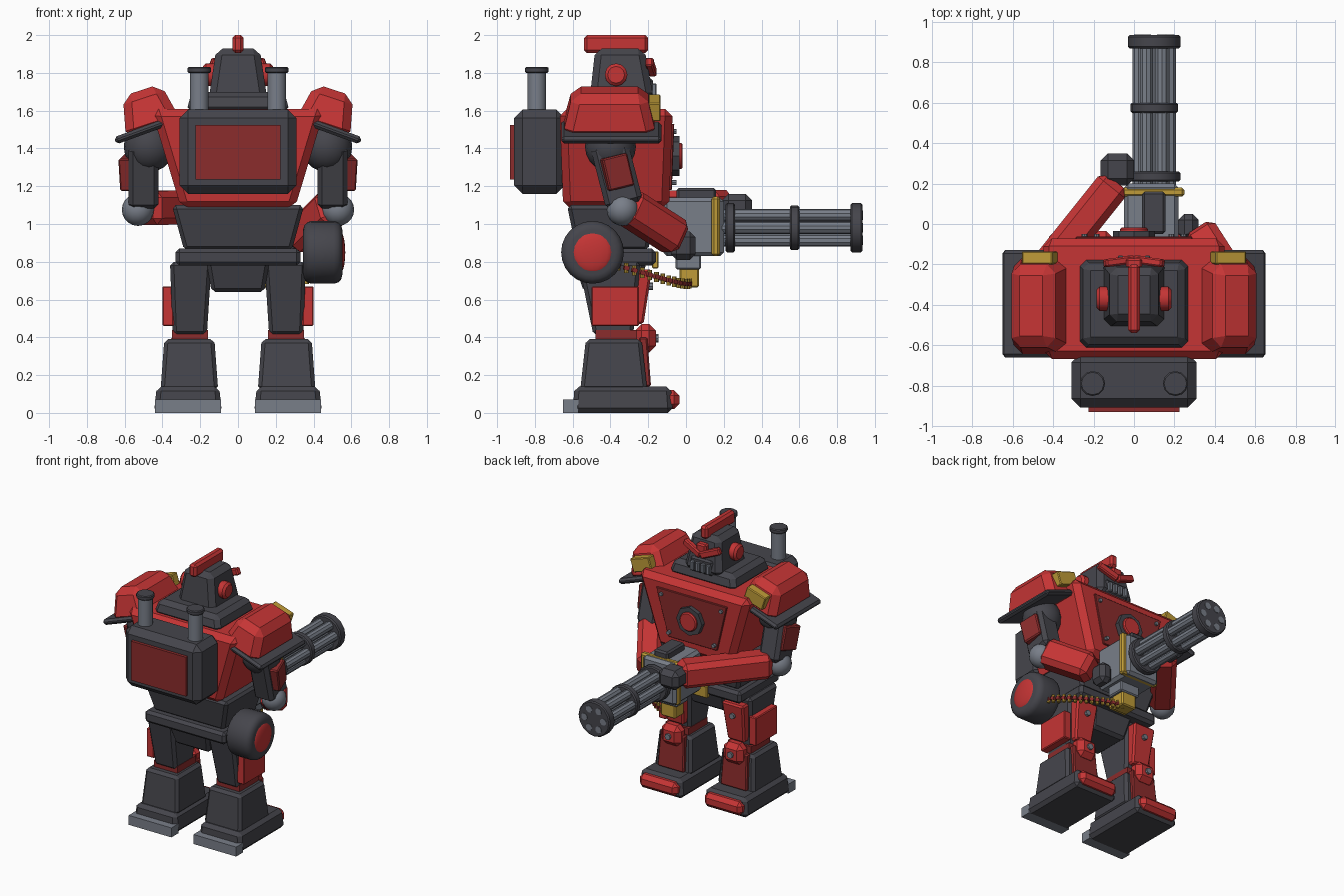
import bpy, bmesh, math
from mathutils import Matrix, Vector

if "Cube" in bpy.data.objects:
    bpy.data.objects.remove(bpy.data.objects["Cube"])

COLORS = {"red": (0.56, 0.035, 0.035), "dark_red": (0.26, 0.025, 0.025), "charcoal": (0.06, 0.06, 0.072),
          "steel": (0.19, 0.21, 0.25), "gold": (0.52, 0.33, 0.04)}
MATS = {}
for cname, c in COLORS.items():
    MATS[cname] = bpy.data.materials.new(cname)
    MATS[cname].diffuse_color = (*c, 1)


def finish(name, bm, color, mirror=False, smooth=False):
    """Turn a bmesh into an object whose origin stays at the world centre."""
    bmesh.ops.recalc_face_normals(bm, faces=bm.faces)
    me = bpy.data.meshes.new(name)
    bm.to_mesh(me)
    bm.free()
    me.materials.append(MATS[color])
    if smooth:
        me.shade_smooth()
        me.set_sharp_from_angle(angle=math.radians(35))
    ob = bpy.data.objects.new(name, me)
    bpy.context.collection.objects.link(ob)
    if mirror:
        ob.modifiers.new("mirror", 'MIRROR').use_axis = (True, False, False)
    return ob


def bevel_all(bm, width, edges=None, seg=1):
    if width:
        bmesh.ops.bevel(bm, geom=list(edges or bm.edges), offset=width, segments=seg,
                        affect='EDGES', profile=0.5, clamp_overlap=True)


def block(name, x, y, z, color, bevel=0.0, bot=None, mirror=False, rot=None):
    """Box over the ranges x, y, z; bot gives other x and y ranges for its bottom; rot = (axis, degrees)."""
    bx, by = bot or (x, y)
    bm = bmesh.new()
    low = [bm.verts.new((bx[i], by[j], z[0])) for i, j in ((0, 0), (1, 0), (1, 1), (0, 1))]
    top = [bm.verts.new((x[i], y[j], z[1])) for i, j in ((0, 0), (1, 0), (1, 1), (0, 1))]
    bm.faces.new(low[::-1])
    bm.faces.new(top)
    for i in range(4):
        k = (i + 1) % 4
        bm.faces.new((low[i], low[k], top[k], top[i]))
    bevel_all(bm, bevel)
    if rot:
        c = Vector((sum(x) / 2, sum(y) / 2, sum(z) / 2))
        bmesh.ops.rotate(bm, verts=bm.verts, cent=c, matrix=Matrix.Rotation(math.radians(rot[1]), 3, rot[0]))
    return finish(name, bm, color, mirror)


def beam(name, p, q, w, h, color, bevel=0.0, mirror=False):
    """Box of width w and height h running from p to q."""
    p, q = Vector(p), Vector(q)
    m = Matrix.Translation((p + q) / 2) @ (q - p).to_track_quat('Y', 'Z').to_matrix().to_4x4()
    bm = bmesh.new()
    bmesh.ops.create_cube(bm, size=1)
    bmesh.ops.scale(bm, verts=bm.verts, vec=(w, (q - p).length, h))
    bevel_all(bm, bevel)
    bm.transform(m)
    return finish(name, bm, color, mirror)


def tube(name, p, q, r, color, seg=16, bevel=0.0, bseg=1, mirror=False, r2=None):
    """Cylinder or cone running from p to q."""
    p, q = Vector(p), Vector(q)
    m = Matrix.Translation((p + q) / 2) @ (q - p).to_track_quat('Z', 'Y').to_matrix().to_4x4()
    bm = bmesh.new()
    bmesh.ops.create_cone(bm, cap_ends=True, segments=seg, radius1=r, radius2=r if r2 is None else r2,
                          depth=(q - p).length)
    if bevel:
        bevel_all(bm, bevel, [e for e in bm.edges if any(len(f.verts) > 4 for f in e.link_faces)], bseg)
    bm.transform(m)
    return finish(name, bm, color, mirror, seg > 8)


def ball(name, c, r, color, scale=(1, 1, 1), mirror=False):
    bm = bmesh.new()
    bmesh.ops.create_uvsphere(bm, u_segments=16, v_segments=10, radius=r)
    bm.transform(Matrix.Translation(c) @ Matrix.Diagonal((*scale, 1)))
    return finish(name, bm, color, mirror, True)


# Feet and shins
block("foot", (.10, .43), (-.59, -.08), (.0, .14), "charcoal", .025, ((.085, .445), (-.60, -.07)), True)
block("toe_cap", (.11, .42), (-.12, -.035), (.02, .12), "red", .028, mirror=True)
block("heel_plate", (.09, .44), (-.65, -.57), (0, .07), "steel", mirror=True)
block("shin", (.125, .39), (-.53, -.235), (.12, .39), "charcoal", .02, ((.105, .41), (-.56, -.205)), True)
block("shin_plate", (.16, .355), (-.25, -.205), (.14, .40), "dark_red", .008,
      ((.15, .365), (-.23, -.185)), True)
block("knee_joint", (.16, .35), (-.48, -.26), (.36, .44), "dark_red", mirror=True)
block("knee_cap", (.175, .335), (-.27, -.16), (.32, .47), "red", .035, mirror=True)
tube("knee_bolt", (.255, -.17, .395), (.255, -.145, .395), .022, "steel", 8, mirror=True)

# Thighs
block("thigh", (.14, .36), (-.57, -.24), (.41, .80), "charcoal", .02, ((.165, .345), (-.49, -.28)), True)
block("thigh_side_plate", (.34, .40), (-.50, -.25), (.46, .67), "red", .006, mirror=True)
block("thigh_front_plate", (.16, .34), (-.28, -.18), (.47, .76), "red", .012,
      ((.18, .32), (-.28, -.225)), True)
tube("thigh_bolt", (.25, -.20, .67), (.25, -.175, .67), .02, "steel", 8, mirror=True)

# Hips and waist
block("pelvis", (-.17, .17), (-.60, -.20), (.64, .82), "charcoal", .02, ((-.14, .14), (-.54, -.26)))
block("waist", (-.35, .35), (-.63, -.16), (.86, 1.10), "charcoal", .02, ((-.285, .285), (-.58, -.20)))
block("hip_belt", (-.33, .33), (-.63, -.16), (.78, .87), "charcoal", .02)
block("belt_buckle", (-.07, .07), (-.18, -.145), (.765, .855), "gold", .006)

# Torso
block("torso", (-.46, .46), (-.67, -.07), (1.08, 1.61), "red", .04, ((-.30, .30), (-.65, -.09)))
chest = dict(bot=((-.20, .20), (-.12, -.075)))
block("chest_panel", (-.29, .29), (-.11, -.062), (1.18, 1.53), "dark_red", .004, **chest)
tube("emblem_ring", (0, -.08, 1.36), (0, -.035, 1.36), .105, "charcoal", 8)
tube("emblem_disc", (0, -.05, 1.36), (0, -.018, 1.36), .07, "red", 16, .008)
for bx, bz in ((.245, 1.49), (.185, 1.22)):
    tube("chest_bolt", (bx, -.09, bz), (bx, -.05, bz), .014, "steel", 8, mirror=True)

# Backpack with exhaust stacks
block("backpack", (-.31, .31), (-.91, -.64), (1.16, 1.605), "charcoal", .045)
block("backpack_panel", (-.225, .225), (-.932, -.89), (1.235, 1.525), "dark_red")
tube("exhaust_stack", (.205, -.79, 1.58), (.205, -.79, 1.81), .05, "steel", 16, mirror=True)
tube("exhaust_cap", (.205, -.79, 1.80), (.205, -.79, 1.832), .062, "charcoal", 12, .006, mirror=True)

# Collar and head
block("collar", (-.245, .245), (-.59, -.20), (1.59, 1.70), "charcoal", .03, ((-.275, .275), (-.62, -.17)))
block("head", (-.115, .115), (-.48, -.22), (1.66, 1.93), "charcoal", .035, ((-.155, .155), (-.51, -.17)))
block("face_mask", (-.09, .09), (-.24, -.175), (1.66, 1.77), "charcoal", .012)
for i in range(4):
    gx = -.066 + .044 * i
    block("mouth_grille", (gx - .014, gx + .014), (-.20, -.155), (1.675, 1.745), "steel", .006)
block("head_crest", (-.03, .03), (-.54, -.20), (1.905, 2.0), "red", .016)
tube("ear", (.10, -.37, 1.79), (.185, -.37, 1.79), .06, "red", 12, .015, mirror=True)
beam("brow", (0, -.175, 1.80), (.145, -.195, 1.86), .04, .05, "red", .008, True)
block("forehead_plate", (-.04, .04), (-.25, -.17), (1.81, 1.88), "red", .01)

# Shoulders
block("shoulder_pad", (.37, .58), (-.60, -.21), (1.49, 1.715), "red", .045,
      ((.325, .635), (-.655, -.155)), True, ('Y', 18))
block("shoulder_flange", (.34, .66), (-.66, -.13), (1.475, 1.515), "charcoal", .015, mirror=True, rot=('Y', 20))
block("shoulder_badge", (.385, .545), (-.20, -.135), (1.565, 1.665), "gold", .006, mirror=True, rot=('Y', 18))

# Upper arms and elbows
ball("shoulder_joint", (.47, -.40, 1.41), .135, "charcoal", mirror=True)
beam("upper_arm", (.50, -.41, 1.43), (.50, -.325, 1.10), .16, .20, "charcoal", .025, True)
beam("upper_arm_plate", (.585, -.385, 1.36), (.575, -.345, 1.19), .07, .14, "dark_red", .008, True)
ball("elbow", (.53, -.335, 1.075), .085, "steel", mirror=True)

# Forearms and hands
beam("near_forearm", (.51, -.32, 1.10), (.33, -.04, .92), .17, .19, "red", .035)
block("near_hand", (.22, .32), (-.08, .05), (.81, .96), "charcoal", .03)
beam("near_grip", (.10, -.01, .89), (.27, -.01, .89), .05, .05, "charcoal", .01)
beam("far_forearm", (-.49, -.29, 1.085), (-.09, .21, 1.09), .17, .18, "red", .035)
block("far_hand", (-.165, 0), (.19, .35), (1.02, 1.16), "charcoal", .035)

# Gun body
GX, GZ = .10, .98
block("gun_body", (-.05, .22), (-.12, .20), (.83, 1.14), "steel", .02)
block("gun_top_plate", (.04, .155), (-.05, .16), (1.12, 1.19), "charcoal", .012)
block("gun_collar", (-.06, .25), (.135, .18), (.83, 1.145), "gold", .012)
block("gun_feed", (.02, .18), (-.055, .08), (.76, .85), "steel", .008)
block("gun_feed_port", (.04, .16), (-.035, .07), (.665, .77), "gold", .008)

# Rotary barrels with clamp rings
for name, y0, y1, r in (("rear_ring", .21, .26, .13), ("middle_ring", .55, .60, .118), ("muzzle_ring", .87, .935, .13)):
    tube(name, (GX, y0, GZ), (GX, y1, GZ), r, "charcoal", 16, .008)
tube("barrel_axle", (GX, .18, GZ), (GX, .88, GZ), .035, "steel", 10)
for i in range(6):
    a = math.radians(60 * i)
    bx, bz = GX + .077 * math.cos(a), GZ + .077 * math.sin(a)
    tube("barrel", (bx, .18, bz), (bx, .90, bz), .033, "steel", 10)
    tube("barrel_mouth", (bx, .90, bz), (bx, .938, bz), .025, "steel", 10)

# Ammunition drum
tube("ammo_drum", (.345, -.495, .85), (.552, -.495, .85), .166, "charcoal", 24, .045, 3)
ball("drum_cap", (.54, -.495, .85), .112, "red", (.25, 1, 1))

# Ammunition belt: rounds along a sagging curve from drum to gun
A, B, C, D = (Vector(v) for v in ((.45, -.36, .78), (.42, -.15, .72), (.30, .02, .66), (.12, .02, .69)))
N = 15
for i in range(N):
    t = i / (N - 1)
    s = 1 - t
    p = A * s ** 3 + B * 3 * s * s * t + C * 3 * s * t * t + D * t ** 3
    d = (B - A) * s * s + (C - B) * 2 * s * t + (D - C) * t * t
    side = Vector((d.y, -d.x, 0)).normalized()
    up = Vector((0, 0, .027))
    tube("round", p - up, p + up, .012, "gold", 8)
    beam("belt_link", p - d.normalized() * .014, p + d.normalized() * .014, .03, .022, "dark_red")

for m in bpy.data.materials:
    if m.users and not m.is_grease_pencil:
        m.use_nodes = True
        m.node_tree.nodes["Principled BSDF"].inputs["Base Color"].default_value = m.diffuse_color
